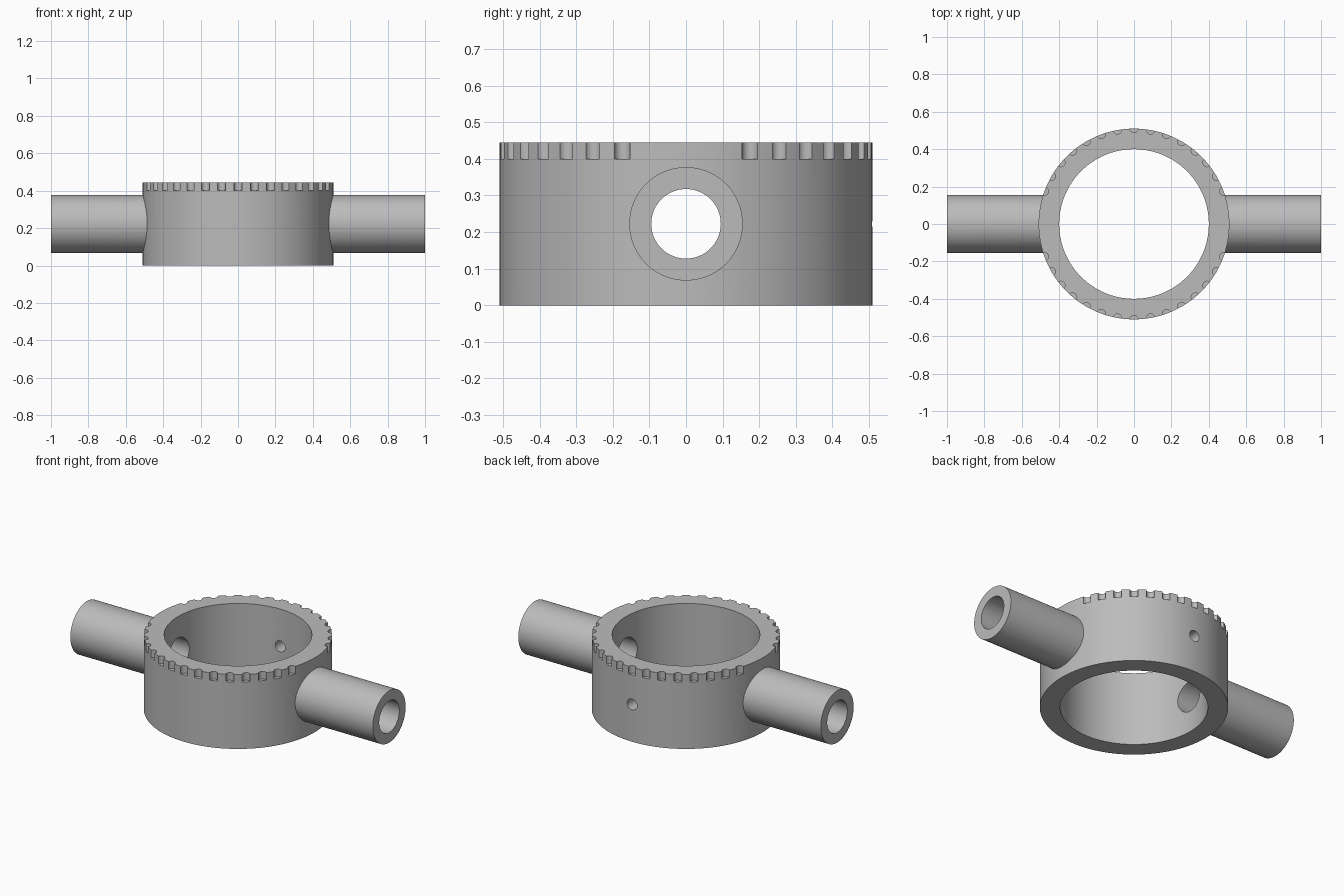
import bpy
import math
from mathutils import Matrix

cube = bpy.data.objects.get("Cube")
if cube:
    bpy.data.objects.remove(cube, do_unlink=True)

RING_R, BORE_R, HEIGHT = 0.51, 0.40, 0.445
PIPE_R, PIPE_BORE_R = 0.155, 0.095
MID = HEIGHT / 2

grey = bpy.data.materials.new("plain grey")
grey.use_nodes = True
colour = (0.5, 0.5, 0.5, 1)
grey.diffuse_color = colour
grey.node_tree.nodes["Principled BSDF"].inputs["Base Color"].default_value = colour


def cylinder(name, radius, depth, loc, rot=(0, 0, 0), sides=64):
    bpy.ops.mesh.primitive_cylinder_add(vertices=sides, radius=radius, depth=depth,
                                        location=loc, rotation=rot)
    ob = bpy.context.object
    ob.name = name
    ob.data.materials.append(grey)
    return ob


def boolean(target, tool, operation):
    mod = target.modifiers.new(operation.lower(), 'BOOLEAN')
    mod.operation = operation
    mod.solver = 'EXACT'
    mod.object = tool
    bpy.context.view_layer.objects.active = target
    bpy.ops.object.modifier_apply(modifier=mod.name)
    bpy.data.objects.remove(tool, do_unlink=True)


# Collar with a cross pipe running through it
ALONG_X = (0, math.pi / 2, 0)
body = cylinder("collar_with_side_pipes", RING_R, HEIGHT, (0, 0, MID), sides=128)
boolean(body, cylinder("pipe", PIPE_R, 2, (0, 0, MID), ALONG_X), 'UNION')

# Main bore, pipe bore and the small hole in the back wall
boolean(body, cylinder("main_bore", BORE_R, 1, (0, 0, MID), sides=128), 'DIFFERENCE')
boolean(body, cylinder("pipe_bore", PIPE_BORE_R, 3, (0, 0, MID), ALONG_X), 'DIFFERENCE')
boolean(body, cylinder("back_hole", 0.033, 0.4, (0, 0.46, MID),
                       (math.pi / 2, 0, 0), 32), 'DIFFERENCE')

# Round notches around the top rim, left out above the pipes
notches = []
for step in range(36):
    angle = math.radians(step * 10)
    if abs(math.sin(angle)) < 0.2:
        continue
    spot = Matrix.Rotation(angle, 4, 'Z') @ Matrix.Translation((RING_R, 0, 0.45))
    notches.append(cylinder("notch", 0.022, 0.1, spot.translation, (0, 0, angle), 24))
bpy.ops.object.select_all(action='DESELECT')
for notch in notches:
    notch.select_set(True)
bpy.context.view_layer.objects.active = notches[0]
bpy.ops.object.join()
boolean(body, bpy.context.object, 'DIFFERENCE')

# Smooth walls with crisp edges
bpy.ops.object.select_all(action='DESELECT')
body.select_set(True)
bpy.context.view_layer.objects.active = body
bpy.ops.object.shade_smooth_by_angle(angle=math.radians(30))
